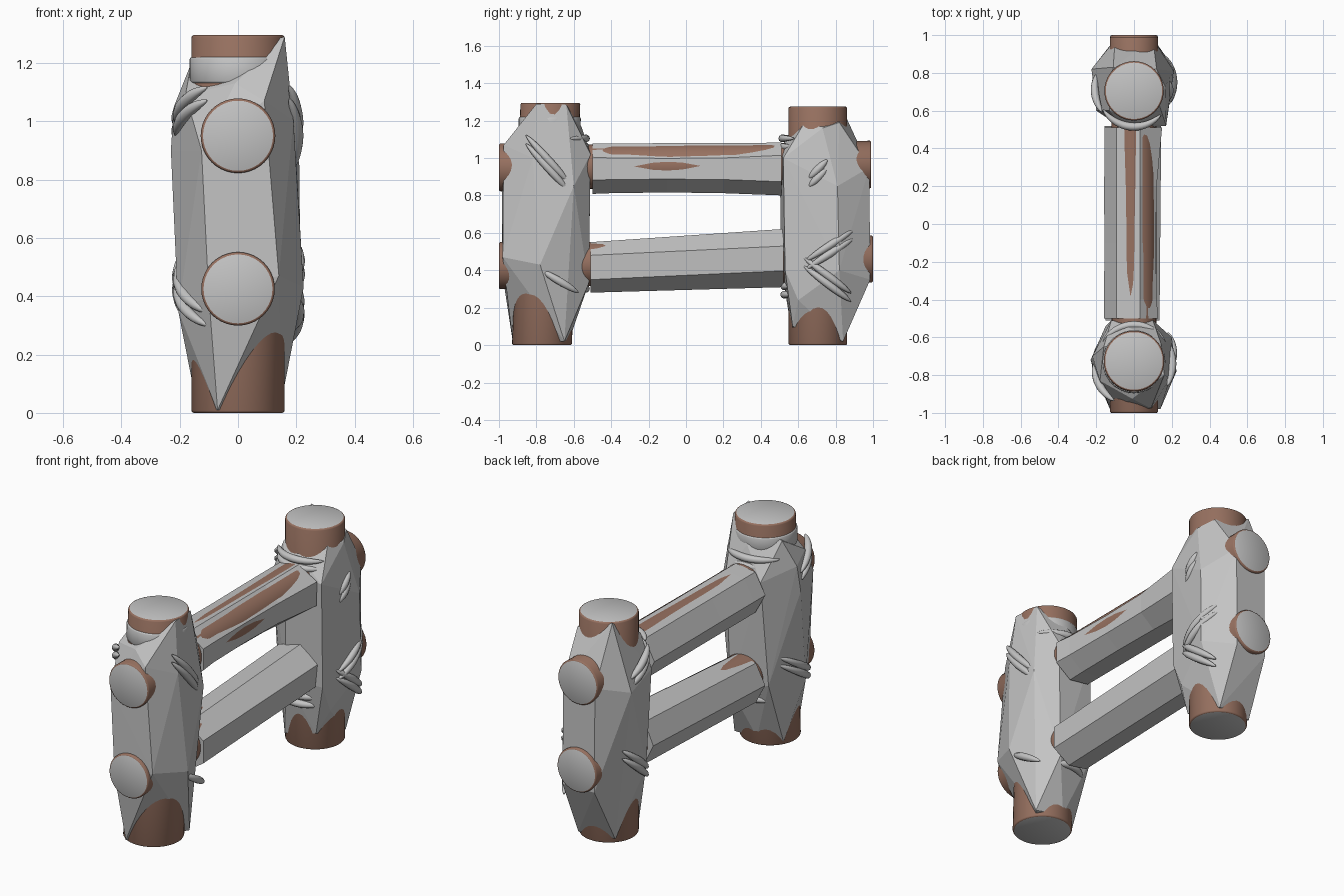
import bpy, bmesh, math
from mathutils import Vector as V

if "Cube" in bpy.data.objects:
    bpy.data.objects.remove(bpy.data.objects["Cube"])


def material(name, rgb):
    m = bpy.data.materials.new(name)
    m.diffuse_color = (*rgb, 1)
    m.use_nodes = True
    m.node_tree.nodes["Principled BSDF"].inputs["Base Color"].default_value = m.diffuse_color
    return m


GREY = material("pale grey", (0.55, 0.55, 0.55))
BROWN = material("bark brown", (0.31, 0.165, 0.117))


def finish(name, bm, mats, smooth=False, cap_faces=False):
    bmesh.ops.recalc_face_normals(bm, faces=bm.faces[:])
    if cap_faces:
        for f in bm.faces:
            f.material_index = 1 if len(f.verts) > 4 else 0
    me = bpy.data.meshes.new(name)
    bm.to_mesh(me)
    bm.free()
    for m in mats:
        me.materials.append(m)
    ob = bpy.data.objects.new(name, me)
    bpy.context.collection.objects.link(ob)
    if smooth:
        bpy.ops.object.select_all(action='DESELECT')
        ob.select_set(True)
        bpy.context.view_layer.objects.active = ob
        bpy.ops.object.shade_smooth_by_angle(angle=math.radians(40))
    return ob


def loft(name, rings, mats, smooth=False, cap_faces=False):
    """Join rings of points with quads and close both ends."""
    bm = bmesh.new()
    vs = [[bm.verts.new(p) for p in r] for r in rings]
    n = len(vs[0])
    for a, b in zip(vs, vs[1:]):
        for i in range(n):
            j = (i + 1) % n
            bm.faces.new((a[i], a[j], b[j], b[i]))
    bm.faces.new(vs[0])
    bm.faces.new(vs[-1])
    return finish(name, bm, mats, smooth, cap_faces)


def hull(name, pts):
    """Faceted bark shell around a post."""
    bm = bmesh.new()
    for p in pts:
        bm.verts.new(p)
    bmesh.ops.convex_hull(bm, input=bm.verts[:])
    junk = [v for v in bm.verts if not v.link_faces]
    bmesh.ops.delete(bm, geom=junk, context='VERTS')
    return finish(name, bm, [GREY])


def log(name, p0, p1, r, axis, mats=(BROWN, GREY), waist=None):
    """Round log with softly bevelled ends and pale cut faces."""
    p0, p1 = V(p0), V(p1)
    length = (p1 - p0).length
    e = 0.008
    ends = [(0, r - e), (0.3 * e, r - 0.4 * e), (e, r)]
    stops = ends + ([(length * t, waist) for t in (.25, .75)] if waist else [])
    stops += [(length - d, q) for d, q in reversed(ends)]
    rings = []
    for d, q in stops:
        c = p0.lerp(p1, d / length)
        ring = []
        for i in range(40):
            a = math.tau * i / 40
            u, w = q * math.cos(a), q * math.sin(a)
            ring.append(c + (V((u, w, 0)) if axis == 'Z' else V((u, 0, w))))
        rings.append(ring)
    return loft(name, rings, mats, True, True)


# Logs
log("front_post", (0, -0.77, 0), (0, -0.725, 1.295), 0.16, 'Z')
log("back_post", (0, 0.705, 0), (0, 0.705, 1.275), 0.157, 'Z')
log("upper_rail", (0, -1, 0.95), (0, 0.99, 0.965), 0.128, 'Y', waist=0.118)
log("lower_rail", (0, -1, 0.425), (0, 1, 0.46), 0.126, 'Y', waist=0.118)
log("front_post_band", (0, -0.731, 1.13), (0, -0.728, 1.22), 0.166, 'Z', (GREY, GREY))

# Faceted bark on the posts
hull("front_post_bark", [
    (-.07, -.925, .01), (.145, -.65, .02), (-.14, -.69, .02), (-.02, -.62, .04),
    (-.205, -.80, .35), (.225, -.78, .43), (-.10, -.985, .40), (.14, -.98, .47),
    (.08, -.52, .33), (-.15, -.54, .40),
    (-.125, -.985, .90), (.09, -.975, 1.07), (-.23, -.72, .90), (-.22, -.70, 1.05),
    (.19, -.82, 1.0), (.20, -.60, .85), (.10, -.51, 1.02), (-.12, -.51, 1.0),
    (.16, -.80, 1.29), (.145, -.64, 1.285), (-.16, -.65, 1.20), (0, -.56, 1.17),
    (-.18, -.83, 1.09), (-.01, -.925, 1.13)])
hull("back_post_bark", [
    (.10, .84, .02), (-.12, .82, .03), (.10, .57, .10), (-.10, .57, .05),
    (.215, .82, .40), (.17, .60, .24), (-.20, .65, .40), (-.10, .98, .35),
    (.10, .985, .35), (.17, .53, .40), (-.05, .51, .40),
    (.21, .81, .85), (.17, .52, 1.0), (-.20, .60, .95), (-.225, .82, .90),
    (.10, .98, .95), (-.10, .975, .95), (-.05, .50, 1.04),
    (.13, .64, 1.20), (-.11, .83, 1.275), (.12, .82, 1.19), (-.13, .60, 1.14), (0, .545, 1.12),
    (.165, .73, 1.16)])


# Faceted bark on the rails: seven sides, a flat facing +x
def rail_bark(name, stations):
    rings = []
    for y, z, radii in stations:
        ring = []
        for i, r in enumerate(radii):
            a = math.tau * (i + 0.5) / 7
            ring.append((r * math.cos(a), y, z + r * math.sin(a)))
        rings.append(ring)
    loft(name, rings, [GREY])


rail_bark("upper_rail_bark", [
    (-.50, .943, (.142, .138, .150, .158, .150, .138, .142)),
    (-.40, .943, (.133, .139, .150, .158, .150, .134, .133)),
    (-.10, .943, (.128, .140, .148, .157, .150, .130, .128)),
    (.20, .943, (.133, .141, .150, .158, .150, .134, .133)),
    (.51, .943, (.165, .143, .150, .155, .150, .146, .160))])
rail_bark("lower_rail_bark", [
    (-.51, .415, (.150, .139, .145, .150, .145, .138, .150)),
    (.52, .460, (.160, .165, .160, .155, .155, .154, .145))])


# Rope lashings: tapered arcs wrapped round the posts
def rope(name, yc, zc, slope, rx, ry, a0, a1, strands=2):
    n = 18
    for s in range(strands):
        def at(t):
            a = math.radians(a0 + (a1 - a0) * t)
            return V((rx * math.cos(a), yc + ry * math.sin(a),
                      zc + 0.045 * s + slope * ry * math.sin(a)))
        rings = []
        for k in range(n + 1):
            t = k / n
            p = at(t)
            tan = (at(t + .01) - at(t - .01)).normalized()
            out = V((p.x, p.y - yc, 0)).normalized()
            side = tan.cross(out).normalized()
            out = side.cross(tan)
            r = 0.021 * max(0.15, math.sin(math.pi * t) ** 0.5 if 0 < k < n else 0)
            rings.append([p + r * (out * math.cos(math.tau * i / 10) + side * math.sin(math.tau * i / 10))
                          for i in range(10)])
        loft(f"{name}_{s + 1}", rings, [GREY], True)


ROPES = [
    ("front_upper_right_rope", -.74, .95, -1.1, .203, .23, -30, 32, 2),
    ("front_upper_left_rope", -.74, .95, -.62, .212, .225, 180, 240, 2),
    ("front_upper_inner_rope", -.74, 1.06, 0, .20, .205, 35, 145, 2),
    ("front_lower_left_rope", -.74, .42, .6, .203, .23, 145, 242, 2),
    ("front_lower_right_rope", -.69, .35, -.6, .207, .23, -22, 30, 1),
    ("front_lower_inner_rope", -.74, .24, .3, .19, .205, 55, 130, 2),
    ("back_lower_right_rising_rope", .74, .47, .65, .209, .23, -25, 42, 2),
    ("back_lower_right_falling_rope", .74, .34, -.75, .207, .23, -28, 38, 2),
    ("back_upper_right_rope", .71, .90, 1.0, .188, .22, -14, 12, 2),
    ("back_upper_inner_rope", .73, 1.06, 0, .20, .215, -145, -45, 2),
    ("back_lower_inner_rope", .73, .27, 0, .19, .205, -135, -45, 2),
    ("back_lower_left_rope", .72, .42, .8, .205, .23, 150, 210, 2),
    ("back_upper_left_rope", .72, .96, -.6, .208, .22, 160, 215, 2),
]
for r in ROPES:
    rope(*r)
